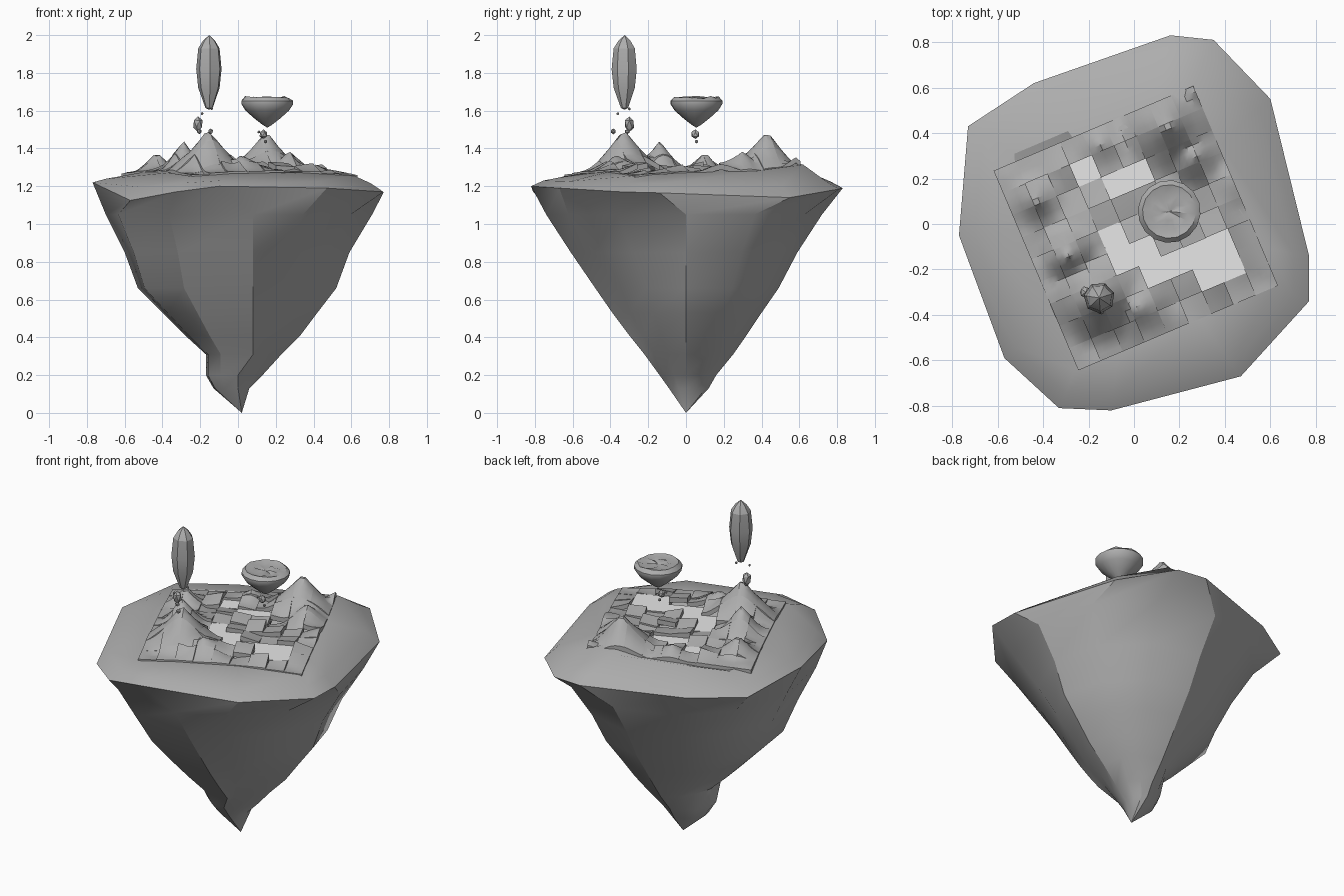
import bpy, bmesh, math, random
from mathutils import Vector, Matrix

random.seed(4)
if "Cube" in bpy.data.objects:
    bpy.data.objects.remove(bpy.data.objects["Cube"])


def material(name, value):
    m = bpy.data.materials.new(name)
    m.use_nodes = True
    m.diffuse_color = (value, value, value, 1)
    m.node_tree.nodes["Principled BSDF"].inputs["Base Color"].default_value = (value, value, value, 1)
    return m


STONE = material("grey stone", 0.42)
PALE = material("pale ground", 0.8)


def finish(bm, name, angle=30, mats=(STONE,)):
    mesh = bpy.data.meshes.new(name)
    bm.to_mesh(mesh)
    bm.free()
    for m in mats:
        mesh.materials.append(m)
    ob = bpy.data.objects.new(name, mesh)
    bpy.context.collection.objects.link(ob)
    bpy.ops.object.select_all(action="DESELECT")
    ob.select_set(True)
    bpy.context.view_layer.objects.active = ob
    bpy.ops.object.shade_smooth_by_angle(angle=math.radians(angle))
    return ob


def loft(bm, rings, start, end=None):
    """Skin a stack of equal rings upward; close the ends with fans."""
    rows = [[bm.verts.new(p) for p in ring] for ring in rings]
    n = len(rows[0])
    for a, b in zip(rows, rows[1:]):
        for i in range(n):
            j = (i + 1) % n
            bm.faces.new((a[i], a[j], b[j], b[i]))
    low = bm.verts.new(start)
    for i in range(n):
        bm.faces.new((rows[0][(i + 1) % n], rows[0][i], low))
    if end:
        high = bm.verts.new(end)
        for i in range(n):
            bm.faces.new((rows[-1][i], rows[-1][(i + 1) % n], high))


# Terrain relief: x, y, height and radius of each peak
PEAKS = [(-.16, -.33, .21, .22), (.15, .43, .21, .22), (-.29, -.14, .15, .14),
         (-.43, .10, .10, .13), (.27, .58, .09, .15), (.47, .20, .05, .14),
         (.27, .30, .10, .14), (-.15, .35, .06, .14), (.02, -.37, .08, .16)]
TURN = Matrix.Rotation(math.radians(23), 3, "Z")


def ground(x, y, offset=0):
    lift = max(a * max(0, 1 - math.hypot(x - px, y - py) / r) ** 1.4 for px, py, a, r in PEAKS)
    d = TURN.inverted() @ Vector((x, y, 0))
    border = min(1, max(0, (.49 - max(abs(d.x), abs(d.y + .02))) / .12))
    roll = .012 * math.sin(9 * x + 2) * math.cos(8 * y)
    return (1.295 - .1 * max(0, math.hypot(x, y) - .35) + lift
            + (offset + roll) * max(0, 1 - lift / .09) * border)


# Island: faceted rim, tapering rock below, sloping apron above
RIM = [(.77, -.14, 1.165), (.60, .55, 1.14), (.35, .81, 1.185), (.16, .83, 1.19),
       (-.44, .62, 1.19), (-.73, .43, 1.20), (-.77, -.05, 1.22), (-.57, -.59, 1.125),
       (-.33, -.81, 1.17), (-.10, -.82, 1.20), (.47, -.67, 1.19), (.77, -.34, 1.17)]
# z, left, right, front and back reach of the rock
LEVELS = [(.13, .13, .06, .09, .12), (.20, .17, .13, .14, .16), (.31, .17, .23, .22, .25),
          (.41, .28, .33, .30, .32), (.53, .40, .42, .39, .40), (.66, .53, .52, .48, .49),
          (.85, .60, .59, .61, .59), (1.05, .70, .71, .74, .72)]
# Fullness of each quarter, counter-clockwise from back left
FULLNESS = (2.0, 1.5, 2.8, 1.4)


def rock_ring(z, left, right, front, back):
    ring = []
    for i in range(12):
        a = math.tau * i / 12
        c, s = math.cos(a), math.sin(a)
        p = FULLNESS[i // 3]
        p += (2.1 - p) * max(0, z - .66) * 1.5
        r = (abs(c) ** p + abs(s) ** p) ** (-1 / p)
        x = c * r * (right if c > 0 else left)
        if i == 9 and z > .3:
            x += .08
        ring.append((x, s * r * (back if s > 0 else front), z))
    return ring


def apron_ring(half, drop):
    """Ring on the border of the turned terrain square."""
    ring = []
    for x, y, z in RIM:
        d = TURN.inverted() @ Vector((x, y, 0))
        k = min(.85, half / max(abs(d.x), abs(d.y)))
        ring.append((x * k, y * k, ground(x * k, y * k) - drop))
    return ring


bm = bmesh.new()
rings = [rock_ring(*lv) for lv in LEVELS] + [RIM]
rings.append([(x * .91, y * .92, .45 * z + .69) for x, y, z in RIM])
rings += [apron_ring(.49, .006), apron_ring(.40, .05)]
loft(bm, rings, (.02, 0, 0))
finish(bm, "island_rock", 28)

# Stepped terrain: turned grid of tiles, some of them pale and level
FLAT = {(3, 4), (3, 3), (4, 3), (4, 2), (5, 2), (6, 2), (7, 2), (6, 1), (7, 1),
        (3, 7), (4, 6), (5, 6)}
TILES, SUB, CELL = 9, 4, .106
U0, V0 = -.477, -.497

bm = bmesh.new()
for i in range(TILES):
    for j in range(TILES):
        flat = (i, j) in FLAT
        offset = random.uniform(-.02, .02)
        tilt = Vector((random.uniform(-.25, .25), random.uniform(-.25, .25)))
        grid = []
        for a in range(SUB + 1):
            row = []
            for b in range(SUB + 1):
                du, dv = (a / SUB - .5) * CELL, (b / SUB - .5) * CELL
                p = TURN @ Vector(((i + .5) * CELL + U0 + du, (j + .5) * CELL + V0 + dv, 0))
                p.z = 1.28 if flat else ground(p.x, p.y, offset + tilt.x * du + tilt.y * dv)
                row.append(bm.verts.new(p))
            grid.append(row)
        for a in range(SUB):
            for b in range(SUB):
                f = bm.faces.new((grid[a][b], grid[a + 1][b], grid[a + 1][b + 1], grid[a][b + 1]))
                f.material_index = int(flat)
        # Short tile sides
        edge = ([grid[a][0] for a in range(SUB)] + [grid[SUB][b] for b in range(SUB)]
                + [grid[a][SUB] for a in range(SUB, 0, -1)] + [grid[0][b] for b in range(SUB, 0, -1)])
        low = [bm.verts.new((v.co.x, v.co.y, v.co.z - .03)) for v in edge]
        for k in range(len(edge)):
            m = (k + 1) % len(edge)
            bm.faces.new((edge[k], low[k], low[m], edge[m]))
finish(bm, "terrain_tiles", 35, (STONE, PALE))


def turned(name, x, y, sides, profile, bottom, top, angle, rough=0):
    """Solid of revolution from (radius, height) pairs."""
    bm = bmesh.new()
    rings = []
    for r, z in profile:
        rings.append([(x + r * math.cos(math.tau * k / sides + .3),
                       y + r * math.sin(math.tau * k / sides + .3),
                       z + random.uniform(-rough, rough) * (z > 1.655)) for k in range(sides)])
    loft(bm, rings, (x, y, bottom), (x, y, top))
    return finish(bm, name, angle)


# Floating crystal
turned("floating_crystal", -.153, -.325, 7,
       [(.02, 1.615), (.058, 1.72), (.069, 1.82), (.058, 1.93), (.033, 1.97)],
       1.605, 2.0, 20)

# Floating bowl-shaped islet with a lumpy top
turned("floating_islet", .155, .055, 16,
       [(.025, 1.525), (.07, 1.56), (.115, 1.60), (.138, 1.635), (.138, 1.652),
        (.118, 1.67), (.08, 1.664), (.04, 1.664)],
       1.51, 1.66, 35, .008)

# Loose pebbles: position, radius, height stretch
PEBBLES = [(-.212, -.30, 1.53, .028, 1.5), (-.145, -.385, 1.49, .014, 1.1),
           (-.19, -.36, 1.585, .008, 1), (-.14, -.30, 1.61, .008, 1),
           (-.205, -.31, 1.49, .014, 1), (.135, .05, 1.475, .023, 1.1),
           (.145, .055, 1.437, .01, 1), (.11, .04, 1.487, .008, 1)]
for n, (x, y, z, r, tall) in enumerate(PEBBLES):
    bm = bmesh.new()
    bmesh.ops.create_icosphere(bm, subdivisions=1, radius=r)
    for v in bm.verts:
        v.co *= random.uniform(.9, 1.06)
        v.co.z *= tall
    bmesh.ops.translate(bm, verts=bm.verts, vec=(x, y, z))
    finish(bm, "pebble_%d" % (n + 1), 30)
